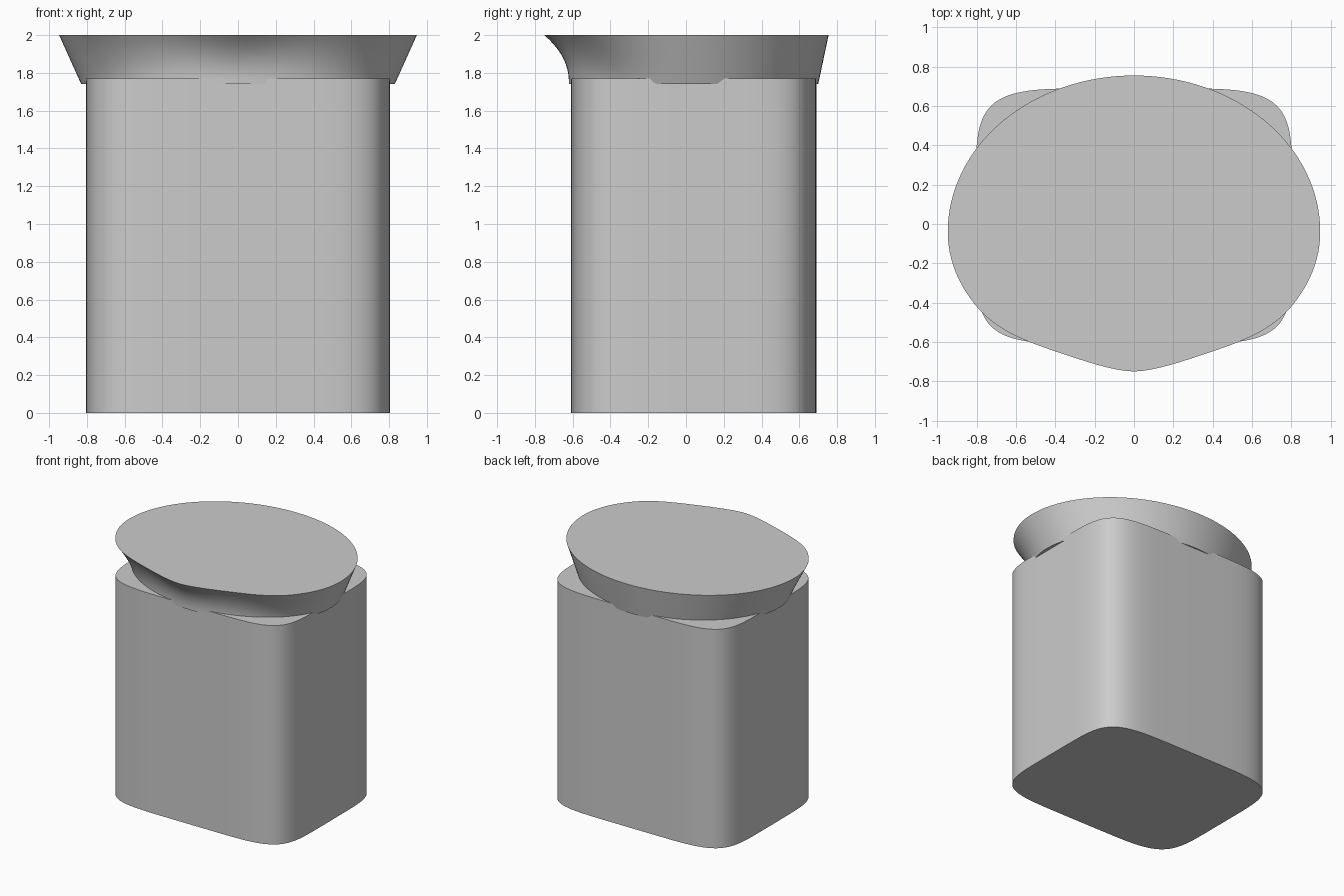
import bpy, bmesh, math

SEGMENTS = 128

cube = bpy.data.objects.get("Cube")
if cube:
    bpy.data.objects.remove(cube, do_unlink=True)

grey = bpy.data.materials.new("plain grey")
grey.use_nodes = True
colour = (0.6, 0.6, 0.6, 1)
grey.diffuse_color = colour
grey.node_tree.nodes["Principled BSDF"].inputs["Base Color"].default_value = colour


def loft(name, rings):
    """Skin a stack of closed rings and cap both ends."""
    bm = bmesh.new()
    loops = [[bm.verts.new(p) for p in ring] for ring in rings]
    for low, high in zip(loops, loops[1:]):
        for i in range(SEGMENTS):
            j = (i + 1) % SEGMENTS
            bm.faces.new((low[i], low[j], high[j], high[i]))
    bm.faces.new(loops[0][::-1])
    bm.faces.new(loops[-1])
    mesh = bpy.data.meshes.new(name)
    bm.to_mesh(mesh)
    bm.free()
    mesh.materials.append(grey)
    obj = bpy.data.objects.new(name, mesh)
    bpy.context.collection.objects.link(obj)
    bpy.ops.object.select_all(action='DESELECT')
    obj.select_set(True)
    bpy.context.view_layer.objects.active = obj
    bpy.ops.object.shade_smooth_by_angle(angle=math.radians(35))
    return obj


angles = [2 * math.pi * i / SEGMENTS for i in range(SEGMENTS)]


def soft_power(value, power):
    return math.copysign(abs(value) ** power, value)


# Body: straight column with a softly rounded rectangular section
def body_ring(z, power=2 / 5.6):
    return [(0.805 * soft_power(math.cos(a), power),
             0.04 + 0.65 * soft_power(math.sin(a), power), z) for a in angles]


loft("body", [body_ring(0), body_ring(1.77)])


# Lid: flared oval, hollowed towards a slightly pointed front lip
def oval(a, half_width, middle, back, front):
    s = math.sin(a)
    return half_width * math.cos(a), middle + s * (back if s > 0 else front)


def lid_ring(t):
    ring = []
    for a in angles:
        x0, y0 = oval(a, 0.83, -0.01, 0.71, 0.61)
        x1, y1 = oval(a, 0.947, -0.04, 0.795, 0.71)
        frontness = max(0, -math.sin(a))
        if frontness and abs(x1) < 0.78:
            y1 += 0.036 * math.sin(math.pi * abs(x1) / 0.78) ** 1.5
        f = t ** (1 + 1.3 * frontness ** 2)
        ring.append((x0 + (x1 - x0) * f, y0 + (y1 - y0) * f, 1.74 + 0.26 * t))
    return ring


loft("lid", [lid_ring(i / 10) for i in range(11)])
